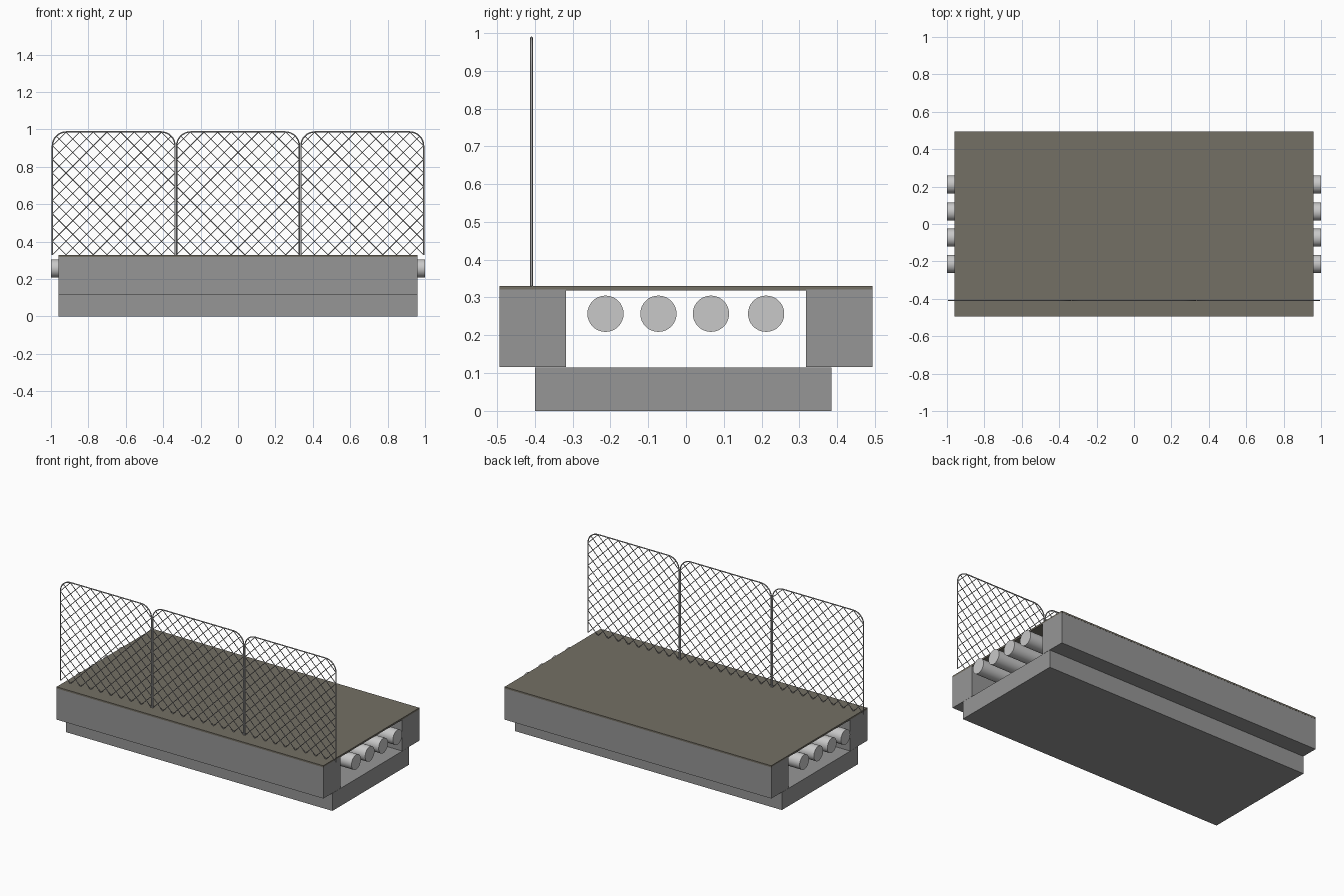
import bpy, bmesh, math
from mathutils import Vector

if "Cube" in bpy.data.objects:
    bpy.data.objects.remove(bpy.data.objects["Cube"])


def material(name, rgb):
    m = bpy.data.materials.new(name)
    m.diffuse_color = (*rgb, 1)
    m.use_nodes = True
    m.node_tree.nodes["Principled BSDF"].inputs["Base Color"].default_value = m.diffuse_color
    return m


CONCRETE = material("concrete grey", (0.305, 0.305, 0.305))
PIPE = material("light pipe grey", (0.58, 0.58, 0.58))
DECK = material("brown grey deck", (0.175, 0.160, 0.129))
WIRE = material("galvanised wire grey", (0.42, 0.42, 0.42))


def box(name, lo, hi, mat):
    lo, hi = Vector(lo), Vector(hi)
    bm = bmesh.new()
    bmesh.ops.create_cube(bm, size=1)
    for v in bm.verts:
        v.co = (lo + hi) / 2 + v.co * (hi - lo)
    me = bpy.data.meshes.new(name)
    bm.to_mesh(me)
    bm.free()
    me.materials.append(mat)
    ob = bpy.data.objects.new(name, me)
    bpy.context.collection.objects.link(ob)
    return ob


def tubes(name, paths, radius, res, mat):
    """Sweep round wire along a list of poly paths and convert to mesh."""
    cu = bpy.data.curves.new(name, 'CURVE')
    cu.dimensions = '3D'
    cu.bevel_depth = radius
    cu.bevel_resolution = res
    cu.use_fill_caps = True
    for path in paths:
        sp = cu.splines.new('POLY')
        sp.points.add(len(path) - 1)
        for p, co in zip(sp.points, path):
            p.co = (*co, 1)
    cu.materials.append(mat)
    ob = bpy.data.objects.new(name, cu)
    bpy.context.collection.objects.link(ob)
    bpy.ops.object.select_all(action='DESELECT')
    ob.select_set(True)
    bpy.context.view_layer.objects.active = ob
    bpy.ops.object.convert(target='MESH')
    bpy.ops.object.shade_smooth()


# Base, side beams and deck
L = 0.96
box("base_slab", (-L, -0.40, 0), (L, 0.385, 0.115), CONCRETE)
box("front_beam", (-L, -0.493, 0.116), (L, -0.317, 0.321), CONCRETE)
box("back_beam", (-L, 0.317, 0.116), (L, 0.493, 0.321), CONCRETE)
box("deck_plate", (-L, -0.494, 0.319), (L, 0.494, 0.33), DECK)

# Long pipes in the channel
for i, y in enumerate((-0.213, -0.073, 0.066, 0.212)):
    bpy.ops.mesh.primitive_cylinder_add(vertices=32, radius=0.048, depth=2,
                                        location=(0, y, 0.257),
                                        rotation=(0, math.pi / 2, 0))
    ob = bpy.context.object
    ob.name = f"pipe_{i + 1}"
    ob.data.materials.append(PIPE)
    bpy.ops.object.shade_smooth_by_angle(angle=math.radians(40))

# Wire fence panels
FY, Z0, Z1, W, R = -0.409, 0.33, 0.987, 0.656, 0.075
H = Z1 - Z0


def inside(x, z):
    """Inside the rounded-top panel; x and z measured from its lower left."""
    if not (0 <= x <= W and 0 <= z <= H):
        return False
    dx, dz = max(R - x, x - (W - R), 0), max(z - (H - R), 0)
    return math.hypot(dx, dz) <= R


for n in range(3):
    x0 = (n - 1) * 0.6645 - W / 2
    # frame: post, rounded corner, rail, rounded corner, post
    path = [(x0, FY, Z0)]
    for cx, start in ((x0 + R, 180), (x0 + W - R, 90)):
        for k in range(9):
            a = math.radians(start - k * 90 / 8)
            path.append((cx + R * math.cos(a), FY, Z1 - R + R * math.sin(a)))
    path.append((x0 + W, FY, Z0))
    tubes(f"fence_frame_{n + 1}", [path], 0.0036, 2, WIRE)

    # diagonal mesh, clipped to the frame outline
    wires, step = [], W / 9
    for s in (1, -1):
        for k in range(-9, 19):
            c = k * step
            hits = [(c + s * t * 0.001, t * 0.001) for t in range(658)
                    if inside(c + s * t * 0.001, t * 0.001)]
            if len(hits) > 8:
                wires.append([(x0 + x, FY + s * 0.001, Z0 + z)
                              for x, z in (hits[0], hits[-1])])
    tubes(f"fence_mesh_{n + 1}", wires, 0.0024, 1, WIRE)
